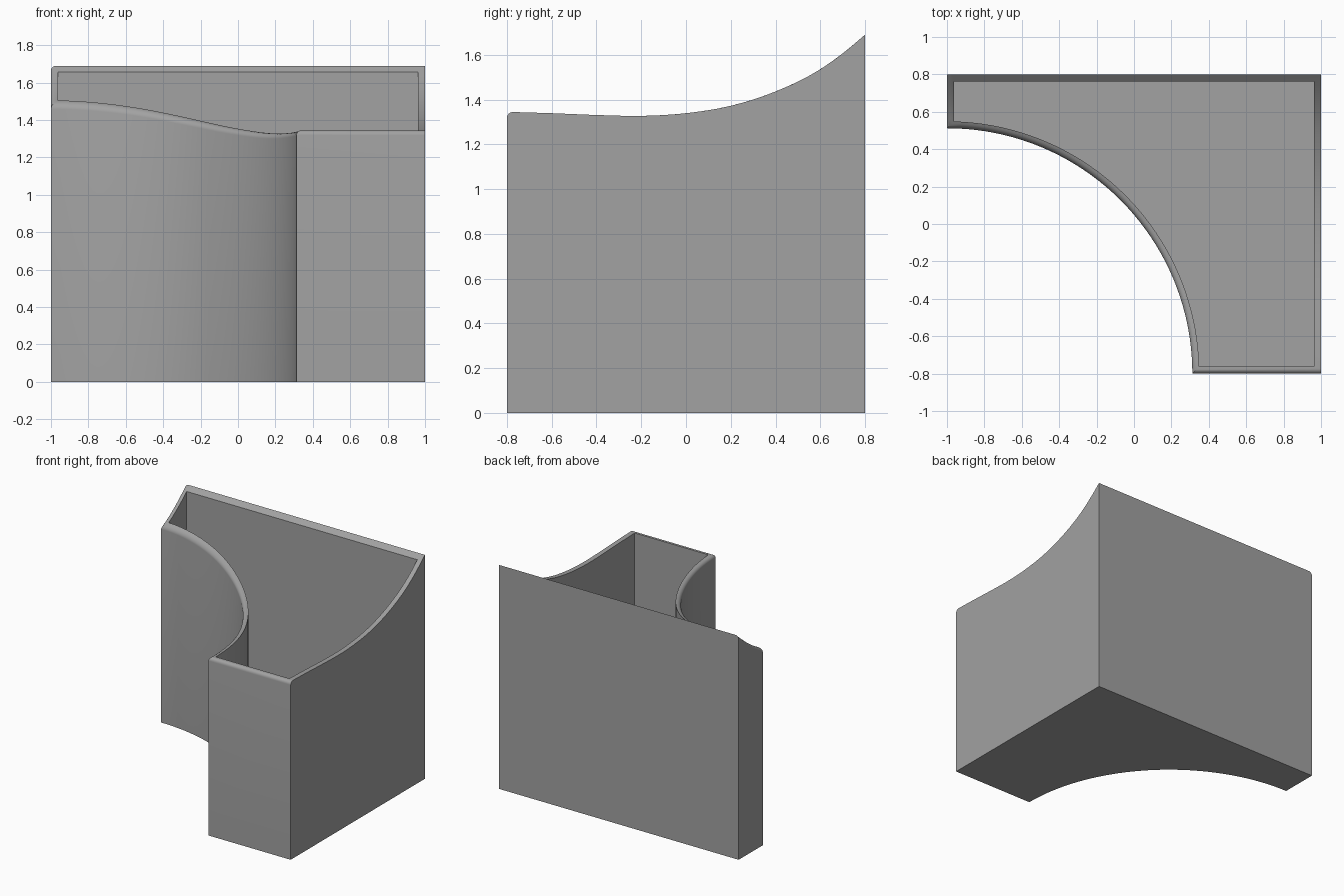
import bpy, bmesh, math

if "Cube" in bpy.data.objects:
    bpy.data.objects.remove(bpy.data.objects["Cube"])

R = 1.312      # radius of the quarter-circle cut-out
WALL = 0.037   # wall thickness
FLOOR = 0.04   # floor thickness
FILLET = 0.027 # rounded outer rim
RIM = [1.345, 1.339, 1.331, 1.327, 1.339, 1.372, 1.436, 1.535, 1.69]  # rim heights, y -0.8 to 0.8


def rim_height(y):
    """Smooth curve through the rim heights."""
    s = min(max((y + 0.8) / 0.2, 0), 7.9999)
    i = int(s)
    t = s - i
    p1, p2 = RIM[i], RIM[i + 1]
    p0 = RIM[i - 1] if i > 0 else 2 * p1 - p2
    p3 = RIM[i + 2] if i < 7 else 2 * p2 - p1 + 0.05
    return p1 + 0.5 * t * (p2 - p0 + t * (2*p0 - 5*p1 + 4*p2 - p3 + t * (3*(p1 - p2) + p3 - p0)))


def footprint(d, d_back):
    """Outline inset by d on left, cut-out and front, by d_back on right and back."""
    x0, x1, y0, y1 = -1 + d, 1 - d_back, -0.8 + d, 0.8 - d_back
    r = R + d
    a0, a1 = math.asin(d / r), math.acos(d / r)
    yl = -0.8 + r * math.sin(a1)
    pts = [(x1, y0 + (y1 - y0) * i / 24) for i in range(24)]          # right
    pts += [(x1, y1)]                                                 # back
    pts += [(x0, y1 + (yl - y1) * i / 8) for i in range(8)]           # left
    pts += [(-1 + r * math.cos(a), -0.8 + r * math.sin(a))            # cut-out
            for a in (a1 + (a0 - a1) * i / 40 for i in range(41))]
    return pts


bm = bmesh.new()


def ring(pts, height):
    return [bm.verts.new((x, y, height(y))) for x, y in pts]


# Outside wall, rounded rim, rim top, inside wall
rings = [ring(footprint(0, 0), lambda y: 0)]
for k in range(7):
    a = math.pi / 2 * k / 6
    drop = FILLET * (1 - math.sin(a))
    rings.append(ring(footprint(FILLET * (1 - math.cos(a)), 0),
                      lambda y: rim_height(y) - drop))
inner = footprint(WALL, WALL)
rings.append(ring(inner, rim_height))
rings.append(ring(inner, lambda y: FLOOR))
for lo, hi in zip(rings, rings[1:]):
    n = len(lo)
    for i in range(n):
        j = (i + 1) % n
        bm.faces.new((lo[i], lo[j], hi[j], hi[i]))

# Underside and inside floor
bm.faces.new(rings[0][::-1])
bm.faces.new(rings[-1])
bmesh.ops.recalc_face_normals(bm, faces=bm.faces)

mesh = bpy.data.meshes.new("holder_body")
bm.to_mesh(mesh)
bm.free()
body = bpy.data.objects.new("holder_body", mesh)
bpy.context.collection.objects.link(body)

grey = bpy.data.materials.new("mid_grey")
grey.diffuse_color = (0.36, 0.36, 0.36, 1)
grey.use_nodes = True
grey.node_tree.nodes["Principled BSDF"].inputs["Base Color"].default_value = grey.diffuse_color
mesh.materials.append(grey)

bpy.context.view_layer.objects.active = body
body.select_set(True)
bpy.ops.object.shade_smooth_by_angle(angle=math.radians(30))
